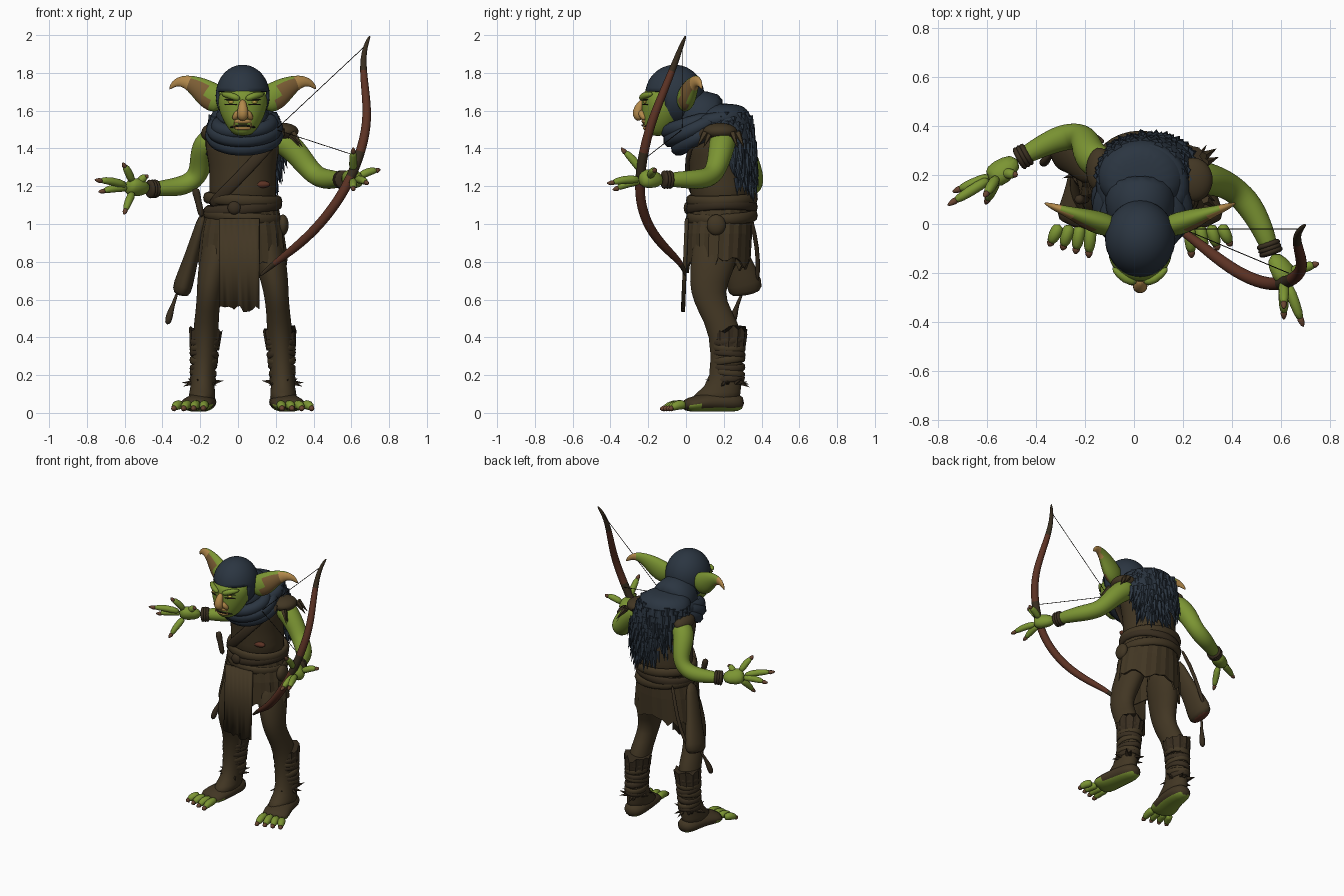
import bpy, bmesh, math, random
from mathutils import Vector, Matrix

random.seed(4)
if "Cube" in bpy.data.objects:
    bpy.data.objects.remove(bpy.data.objects["Cube"], do_unlink=True)
MID = .025  # x of the body's mirror line

def material(name, *rgb):
    m = bpy.data.materials.new(name)
    m.use_nodes = True
    m.diffuse_color = (*rgb, 1)
    m.node_tree.nodes["Principled BSDF"].inputs["Base Color"].default_value = (*rgb, 1)
    return m

skin = material("green skin", .2, .3, .033)
cloth = material("blue cloth", .024, .036, .053)
leather = material("brown leather", .054, .037, .017)
wrap = material("dark wrap", .04, .027, .014)
wood = material("red wood", .11, .033, .018)
tan = material("tan skin", .45, .25, .07)
hollow = material("ear brown", .2, .11, .035)
claw = material("claw brown", .14, .06, .03)
eye = material("yellow eye", .5, .38, .06)
dark = material("near black", .015, .011, .008)

def mix(values, k):
    """Value at fraction k along an evenly spaced list."""
    if not isinstance(values, tuple):
        return values
    spot = k * (len(values) - 1)
    i = min(int(spot), len(values) - 2)
    return values[i] + (values[i + 1] - values[i]) * (spot - i)

def finish(name, bm, mats, rule=None, sub=0, thick=0, smooth=True):
    """Turn a bmesh into a named object with materials and modifiers."""
    bmesh.ops.recalc_face_normals(bm, faces=bm.faces)
    for face in bm.faces:
        face.smooth = smooth
        if rule:
            face.material_index = int(rule(face.calc_center_median(), face.normal))
    mesh = bpy.data.meshes.new(name)
    bm.to_mesh(mesh)
    bm.free()
    for mat in mats if isinstance(mats, list) else [mats]:
        mesh.materials.append(mat)
    ob = bpy.data.objects.new(name, mesh)
    bpy.context.collection.objects.link(ob)
    if thick:
        ob.modifiers.new("Thickness", "SOLIDIFY").thickness = thick
    if sub:
        modifier = ob.modifiers.new("Smooth", "SUBSURF")
        modifier.levels = modifier.render_levels = sub

def bridge(name, rings, mats, caps=True, closed=True, **options):
    """Join rings of points into a surface."""
    bm = bmesh.new()
    loops = [[bm.verts.new(point) for point in ring] for ring in rings]
    for low, high in zip(loops, loops[1:]):
        for i in range(0 if closed else 1, len(low)):
            bm.faces.new((low[i - 1], low[i], high[i], high[i - 1]))
    if caps:
        bm.faces.new(loops[0])
        bm.faces.new(loops[-1])
    finish(name, bm, mats, **options)

def loft(name, mats, levels, x=lambda z: MID, sides=20, jag=0, fold=0, **options):
    """Stack level ellipses (z, y, x radius, y radius) centred on x(z); jag tears the last one."""
    rings = []
    for z, y, rx, ry in levels:
        torn = jag if z == levels[-1][0] else 0
        ring = []
        for i in range(sides):
            angle, k = math.tau * i / sides, 1 + fold * (-1) ** i
            ring.append((x(z) + rx * k * math.cos(angle), y + ry * k * math.sin(angle), z + random.uniform(-torn, torn)))
        rings.append(ring)
    bridge(name, rings, mats, **options)

def sweep(name, mats, path, radii, flat=1, up=(0, 0, 1), sides=10, sub=1, **options):
    """Tube along a path; radii and flatness in the up direction blend along it."""
    points, across, rings = [Vector(p) for p in path], Vector(up), []
    last = len(points) - 1
    for i, point in enumerate(points):
        along = (points[min(i + 1, last)] - points[max(i - 1, 0)]).normalized()
        across = across - along * across.dot(along)
        across = across.normalized() if across.length > .01 else along.orthogonal().normalized()
        radius = mix(radii, i / last) * 1.06
        wide, thin = along.cross(across) * radius, across * radius * mix(flat, i / last)
        angles = [math.tau * k / sides for k in range(sides)]
        rings.append([point + wide * math.cos(a) + thin * math.sin(a) for a in angles])
    bridge(name, rings, mats, sub=sub, **options)

def ball(name, mats, center, radii, keep=lambda c: True, **options):
    bm = bmesh.new()
    place = Matrix.Translation(center) @ Matrix.Diagonal((*radii, 1))
    bmesh.ops.create_uvsphere(bm, u_segments=36, v_segments=24, radius=1, matrix=place)
    unwanted = [face for face in bm.faces if not keep(face.calc_center_median())]
    bmesh.ops.delete(bm, geom=unwanted, context="FACES")
    finish(name, bm, mats, **options)

def band(name, mat, center, rx, ry, minor, tilt, tall=1):
    """Elliptical ring, tilted in degrees about x and y."""
    bpy.ops.mesh.primitive_torus_add(location=center, rotation=[math.radians(a) for a in (*tilt, 0)],
                                     major_radius=1, minor_radius=minor / rx, major_segments=32, minor_segments=8)
    ob = bpy.context.object
    ob.name, ob.scale = name, (rx, ry, rx * tall)
    ob.data.materials.append(mat)
    bpy.ops.object.shade_smooth()

def tufts(name, mat, items, radius=.02):
    """Ragged strands from (root, direction, length)."""
    bm = bmesh.new()
    for root, way, length in items:
        way = Vector(way).normalized()
        place = Matrix.Translation(Vector(root) + way * length / 2) @ way.to_track_quat("Z", "Y").to_matrix().to_4x4()
        bmesh.ops.create_cone(bm, cap_ends=True, segments=5, radius1=radius, radius2=0, depth=length, matrix=place)
    finish(name, bm, mat, smooth=False)

def finger(name, base, tip, r=.023):
    """Knuckled finger that ends in a claw."""
    base, tip = Vector(base), Vector(tip)
    knuckle = base.lerp(tip, .5) + Vector((0, 0, r / 2))
    sweep(name, skin, [base, knuckle, base.lerp(tip, .86)], (r, r, r * .7), sides=8)
    sweep(name + "_claw", claw, [base.lerp(tip, .76), base.lerp(tip, .9), tip], (r * .8, r * .6, r * .15), sides=6)

# Head, face and hood
loft("face", skin, [(1.465, -.15, .04, .05), (1.5, -.14, .075, .085), (1.56, -.12, .112, .115), (1.63, -.11, .135, .125),
                    (1.69, -.11, .128, .128), (1.73, -.1, .09, .09)], sub=2)
ball("hood", cloth, (MID, -.06, 1.68), (.143, .157, .163), thick=.012, keep=lambda c: c.y > -.12 or c.z > 1.68 + abs(c.x - MID) / 4)
sweep("hood_neck", cloth, [(MID, -.04, 1.6), (MID, .07, 1.57), (MID, .18, 1.53)], (.12, .15), sides=16)
sweep("nose", tan, [(MID, -.22, 1.66), (MID, -.25, 1.62), (MID, -.26, 1.58), (MID, -.235, 1.55)], (.014, .025, .032, .024))
sweep("mouth", dark, [(MID + d, -.24 + abs(d) * .7, 1.525 - abs(d) / 5) for d in (-.07, -.035, 0, .035, .07)], .006, sides=6)
ball("upper_lip", tan, (MID, -.205, 1.545), (.052, .03, .02))
ball("lower_lip", tan, (MID, -.208, 1.507), (.045, .02, .011))
for s, side in ((-1, "right"), (1, "left")):
    x = lambda d: MID + s * d
    sweep(side + "_nostril", tan, [(x(.014), -.238, 1.6), (x(.032), -.237, 1.58), (x(.05), -.215, 1.55)], (.012, .02, .012))
    ball(side + "_eye", eye, (x(.06), -.215, 1.645), (.018, .012, .008))
    sweep(side + "_brow", skin, [(x(.012), -.238, 1.66), (x(.06), -.23, 1.68), (x(.115), -.175, 1.69)], (.014, .02, .012))
    for lid, z in (("upper", 1.658), ("lower", 1.633)):
        sweep("%s_%s_lid" % (side, lid), dark, [(x(.025), -.23, z), (x(.06), -.226, z), (x(.1), -.198, z)], .004, sides=6)
    tufts(side + "_tooth", tan, [((x(.045), -.222, 1.515), (0, 0, 1), .028)], .007)
    # Long ears with pale tips and brown hollows
    sweep(side + "_ear", [skin, tan, hollow],
          [(x(.1), -.02, 1.645), (x(.15), 0, 1.665), (x(.19), .012, 1.69), (x(.23), .027, 1.72), (x(.28), .045, 1.748),
           (x(.325), .06, 1.758), (x(.365), .075, 1.745), (x(.39), .085, 1.712)],
          (.06, .074, .07, .058, .04, .028, .018, .004), flat=.62, up=(0, 1, 0), sides=14,
          rule=lambda c, m: 1 if abs(c.x - MID) > .3 else 2 * (m.y < -.2 and m.z < .45 and abs(c.x - MID) > .19))

# Cowl folds and shaggy mantle, which hangs towards the left
for part, y, z, size, tilt in (("upper", .03, 1.525, .14, 16), ("middle", .06, 1.505, .165, 23),
                               ("lower", .1, 1.475, .17, 28), ("back", .16, 1.545, .15, 10)):
    band(part + "_cowl", cloth, (MID + .01, y, z), size, size * .95, .04, (tilt, size * 50 - 10))
drape = lambda z: MID + .17 * max(0, 1.6 - z)
mantle = [(1.22, .285, .1, .065), (1.32, .275, .15, .09), (1.42, .255, .195, .11), (1.52, .2, .2, .155),
          (1.6, .19, .17, .15), (1.64, .18, .1, .1)]
loft("mantle", cloth, mantle, drape, sub=2)
fur = []
for low, high in zip(mantle[:4], mantle[1:5]):
    for i in range(32):
        angle = math.radians(-10 + 200 * (i + random.random()) / 32)
        z, y, rx, ry = Vector(low).lerp(Vector(high), .5 * (i % 2) + random.uniform(0, .4))
        way = Vector((math.cos(angle) / 4, math.sin(angle) / 4, -1))
        fur.append(((drape(z) + rx * .93 * math.cos(angle), y + ry * .93 * math.sin(angle), z), way, random.uniform(.07, .13)))
tufts("mantle_fur", cloth, fur)

# Tunic, belts and torn skirt
loft("tunic", leather, [(1.04, .19, .19, .17), (1.2, .185, .177, .165), (1.32, .18, .18, .165), (1.42, .17, .205, .17),
                        (1.5, .18, .2, .15), (1.56, .18, .1, .1)], sub=1)
ball("tunic_stain", wood, (.12, .06, 1.21), (.05, .023, .02))
loft("skirt", leather, [(1.1, .185, .185, .165), (.95, .175, .217, .173), (.78, .17, .235, .17)],
     sides=40, jag=.045, fold=.012, caps=False, thick=.012, smooth=False)
for part, z, tilt, mat in (("upper", 1.13, 3, leather), ("middle", 1.085, -6, wrap), ("lower", 1.04, 5, leather)):
    band(part + "_belt", mat, (MID, .19, z), .19, .172, .02, (2, tilt), 1.5)
ball("belt_knot", wrap, (-.02, .01, 1.085), (.035, .022, .035))
ball("belt_pouch", leather, (.238, .16, .995), (.03, .05, .055))
panel = []
for k in (0, .5, 1):
    panel.append([(MID + .21 * (i / 13 - .6), -.006 * (i % 2) - .02 * k, 1.03 - .48 * k + (k == 1) * random.uniform(-.02, .02))
                  for i in range(14)])
bridge("front_cloth", panel, leather, caps=False, closed=False, thick=.015)
sweep("chest_strap", wrap, [(.25, .1, 1.51), (.16, .012, 1.41), (.03, 0, 1.27), (-.07, .025, 1.17), (-.15, .1, 1.09)],
      .03, flat=.4, up=(0, 1, 0))
ball("left_shoulder_guard", leather, (.24, .18, 1.49), (.08, .09, .045))
ball("right_shoulder_guard", leather, (-.14, .22, 1.48), (.055, .09, .05))
tufts("shoulder_rags", leather, [((.26 + .03 * math.cos(i), .1 + i / 40, 1.48), (.5, (i - 4) / 10, -.7), .1) for i in range(8)])

# Legs, wrapped boots and feet
for s, side in ((-1, "right"), (1, "left")):
    x = lambda d: MID + s * d
    stance = lambda z: x(.22 - .05 * z - .07 * z ** 4)
    loft(side + "_trouser_leg", leather, [(1, .18, .1, .14), (.74, .135, .08, .118), (.64, .11, .066, .088), (.54, .15, .062, .09),
         (.42, .22, .07, .09), (.17, .215, .06, .08), (.11, .175, .068, .115), (.05, .14, .08, .15)], stance, sub=1)
    loft(side + "_boot_cuff", wrap, [(.33, .225, .075, .085), (.44, .228, .086, .094)], stance,
         sides=24, jag=.025, fold=.03, smooth=False)
    for i in range(7):
        z = .38 - .034 * i
        band("%s_wrap_%d" % (side, i), leather if i % 2 else wrap, (stance(z), .224, z), .072 - .002 * i, .082 - .001 * i, .01,
             (9 * math.cos(2 * i), s * 9 * math.sin(2 * i)), 2)
    tufts(side + "_boot_rags", wrap, [((x(.21 + .055 * math.cos(i)), .22 + .065 * math.sin(i), .16),
          (s * math.cos(i), math.sin(i), math.sin(3 * i) / 2), .06) for i in range(9)], .014)
    sweep(side + "_foot", [leather, skin], [(x(.205), .31, .05), (x(.21), .25, .056), (x(.22), .15, .06), (x(.24), .06, .05), (x(.265), -.02, .037)],
          (.04, .075, .08, .09, .09), flat=(.9, .7, .65, .5, .35), rule=lambda c, m: m.z < -.6)
    for i in range(4):
        finger("%s_toe_%d" % (side, i), (x(.2 + .042 * i), 0, .042), (x(.21 + .054 * i), -.14 + .016 * i, .02), .027)

# Arms, wristbands and clawed hands
right = [(-.11, .23, 1.46), (-.18, .27, 1.42), (-.195, .33, 1.33), (-.215, .36, 1.245), (-.29, .355, 1.2), (-.38, .315, 1.19), (-.47, .265, 1.185)]
left = [(.2, .2, 1.46), (.27, .19, 1.42), (.34, .175, 1.34), (.405, .145, 1.255), (.47, .08, 1.235), (.525, -.02, 1.235), (.56, -.12, 1.235)]
hands = (("right", right, (-.545, .21, 1.195),
          [(-.61, .11, 1.325), (-.76, .075, 1.235), (-.74, .13, 1.17), (-.605, .08, 1.05), (-.475, .2, 1.26)]),
         ("left", left, (.61, -.2, 1.24), [(.61, -.345, 1.405), (.755, -.16, 1.29), (.69, -.42, 1.215), (.61, -.39, 1.18)]))
for side, arm, palm, tips in hands:
    sweep(side + "_arm", skin, arm, (.07, .068, .06, .052, .054, .043, .034), sides=12, sub=2)
    wrist, elbow, center = Vector(arm[-1]), Vector(arm[-2]), Vector(palm)
    sweep(side + "_palm", skin, [wrist, center, wrist.lerp(center, 1.6)], (.034, .062, .045), flat=.8, up=(.3, .8, .5))
    step = (wrist - elbow).normalized() * .015
    for i in range(3):
        c = elbow.lerp(wrist, .64 + .15 * i)
        sweep("%s_wristband_%d" % (side, i), wrap, [c - step, c, c + step], (.042, .054, .042))
    for i, tip in enumerate(tips):
        finger("%s_finger_%d" % (side, i), center.lerp(Vector(tip), .18), tip)

# Bow and string
sweep("bow", [wood, wrap], [(.7, 0, 2), (.668, -.03, 1.93), (.66, -.07, 1.82), (.682, -.14, 1.65), (.683, -.19, 1.52),
      (.65, -.225, 1.38), (.6, -.245, 1.25), (.53, -.245, 1.12), (.42, -.2, .98), (.3, -.11, .87), (.19, -.02, .79), (.11, 0, .72)],
      (.007, .02, .025, .026, .025, .007), sub=2, rule=lambda c, m: c.z > 1.8 or c.z < .8 or 1.25 < c.z < 1.4)
for part, end in (("upper", (.665, -.02, 1.935)), ("lower", (.63, -.2, 1.36))):
    sweep(part + "_bow_string", dark, [(.2, -.02, 1.5), end], .002, sides=5, sub=0)

# Hip quiver, its strap and charm, and a sheathed knife
sweep("quiver", [leather, wood], [(-.18, .2, 1.06), (-.215, .23, .93), (-.26, .28, .78), (-.29, .31, .68), (-.305, .32, .62)],
      (.045, .06, .075, .098, .085), flat=.55, up=(1, 0, 0), rule=lambda c, m: m.z < -.75 and c.z < .65)
sweep("quiver_strap", wrap, [(-.12, .33, 1.07), (-.17, .365, .95), (-.22, .385, .8), (-.28, .375, .68)], .012, sides=8)
sweep("quiver_charm", wrap, [(-.32, .3, .64), (-.345, .27, .57), (-.362, .255, .52), (-.375, .245, .465)], (.01, .008, .022, .016), sides=8)
sweep("knife", wrap, [(-.19, .1, 1.03), (-.21, .1, 1.12), (-.222, .1, 1.17), (-.228, .1, 1.19)], (.02, .016, .024, .015), sides=8)
